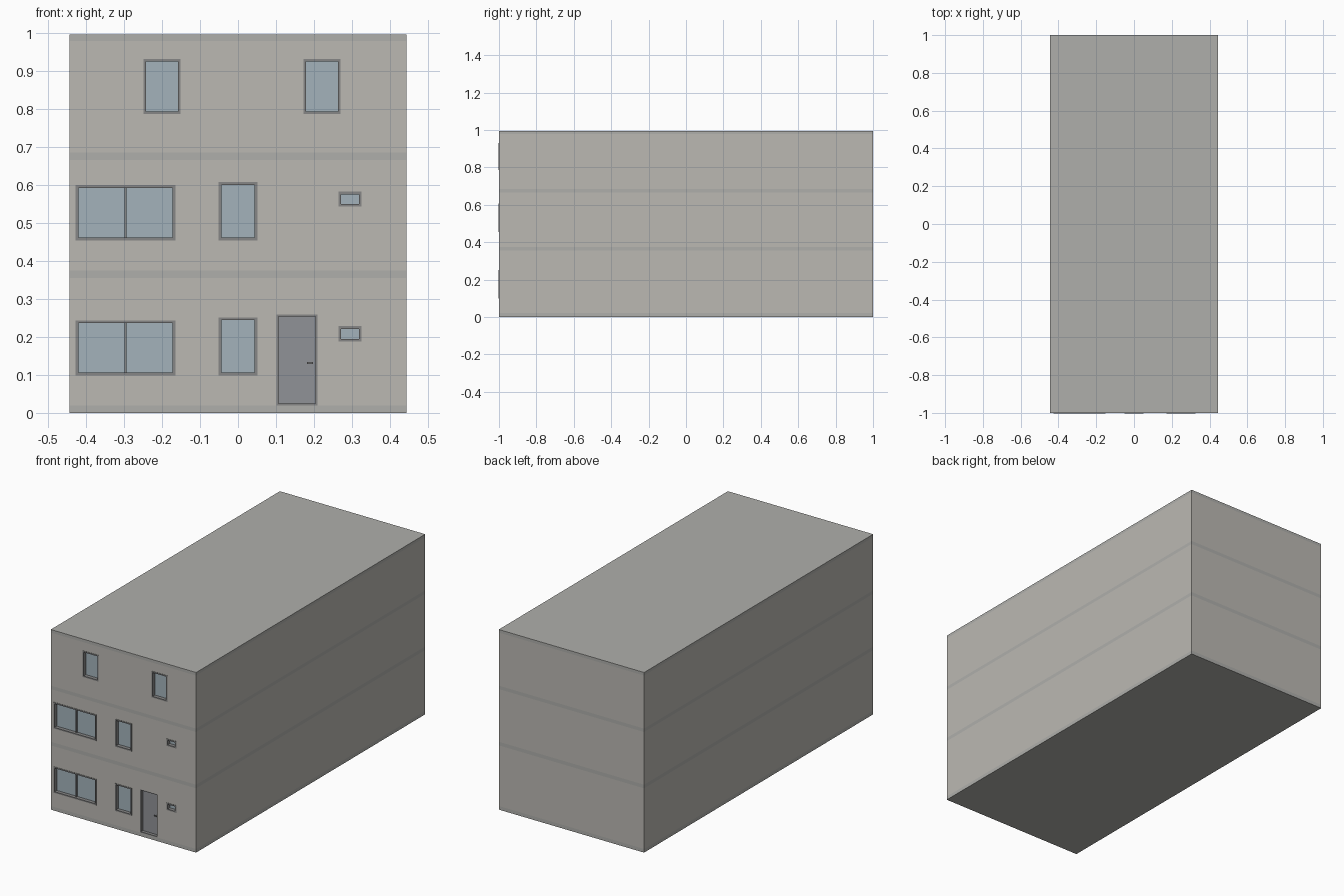
import bpy, bmesh
from mathutils import Vector

if "Cube" in bpy.data.objects:
    bpy.data.objects.remove(bpy.data.objects["Cube"])

HX, TOP, WALL = 0.444, 0.995, 0.04
SLABS = [(0.0, 0.02), (0.355, 0.375), (0.666, 0.685), (0.978, TOP)]


def material(name, rgb):
    m = bpy.data.materials.new(name)
    m.diffuse_color = (*rgb, 1)
    m.use_nodes = True
    m.node_tree.nodes["Principled BSDF"].inputs["Base Color"].default_value = m.diffuse_color
    return m


WALL_M = material("wall_render", (0.50, 0.485, 0.45))
SLAB_M = material("slab_concrete", (0.43, 0.43, 0.41))
FRAME_M = material("frame_grey", (0.24, 0.24, 0.24))
GLASS_M = material("glass_blue", (0.37, 0.45, 0.50))
DOOR_M = material("door_grey", (0.28, 0.29, 0.31))


def boxes(name, spans, mat=None):
    """One object made of boxes, each (x0, x1, y0, y1, z0, z1)."""
    bm = bmesh.new()
    for x0, x1, y0, y1, z0, z1 in spans:
        lo, hi = Vector((x0, y0, z0)), Vector((x1, y1, z1))
        size, mid = hi - lo, (hi + lo) / 2
        verts = bmesh.ops.create_cube(bm, size=1)["verts"]
        for v in verts:
            v.co = Vector(a * b for a, b in zip(v.co, size)) + mid
    me = bpy.data.meshes.new(name)
    bm.to_mesh(me)
    bm.free()
    ob = bpy.data.objects.new(name, me)
    bpy.context.collection.objects.link(ob)
    if mat:
        me.materials.append(mat)
    return ob


def cut(ob, spans):
    """Subtract boxes from an object and apply the result."""
    cutter = boxes("cutter", spans)
    cutter.hide_render = True
    mod = ob.modifiers.new("openings", "BOOLEAN")
    mod.operation, mod.solver, mod.object = "DIFFERENCE", "EXACT", cutter
    bpy.context.view_layer.objects.active = ob
    bpy.ops.object.modifier_apply(modifier=mod.name)
    bpy.data.objects.remove(cutter, do_unlink=True)


def frame(name, o, width, y0, y1):
    """Rectangular ring filling the edge of an opening."""
    x0, x1, z0, z1 = o
    ob = boxes(name, [(x0, x1, y0, y1, z0, z1)], FRAME_M)
    cut(ob, [(x0 + width, x1 - width, y0 - 1, y1 + 1, z0 + width, z1 - width)])


def window(name, o, double=False):
    x0, x1, z0, z1 = o
    frame(name + "_frame", o, 0.007, -1.002, -0.97)
    boxes(name + "_glass", [(x0 + 0.004, x1 - 0.004, -0.982, -0.976, z0 + 0.004, z1 - 0.004)], GLASS_M)
    if double:
        m = (x0 + x1) / 2
        boxes(name + "_mullion", [(m - 0.003, m + 0.003, -0.99, -0.975, z0 + 0.005, z1 - 0.005)], FRAME_M)


# Openings per storey (x0, x1, z0, z1)
wide = {0: (-0.427, -0.165, 0.099, 0.243), 1: (-0.427, -0.165, 0.454, 0.599)}
tall = {0: (-0.051, 0.051, 0.099, 0.251), 1: (-0.051, 0.051, 0.454, 0.607)}
small = {0: (0.264, 0.325, 0.188, 0.228), 1: (0.264, 0.325, 0.543, 0.582)}
attic = [(-0.249, -0.151, 0.786, 0.931), (0.172, 0.270, 0.786, 0.931)]
door = (0.101, 0.209, 0.02, 0.259)
storeys = [[wide[0], tall[0], small[0], door], [wide[1], tall[1], small[1]], attic]

# Floor slabs and roof
for i, (z0, z1) in enumerate(SLABS):
    boxes("roof_slab" if i == 3 else f"floor_slab_{i}", [(-HX, HX, -1, 1, z0, z1)], SLAB_M)

# Hollow storey walls with openings in the front
for i, openings in enumerate(storeys):
    z0, z1 = SLABS[i][1], SLABS[i + 1][0]
    walls = boxes(f"walls_{i}", [(-HX, HX, -1, 1, z0, z1)], WALL_M)
    cut(walls, [(-HX + WALL, HX - WALL, -1 + WALL, 1 - WALL, z0 - 0.1, z1 + 0.1)])
    cut(walls, [(a, b, -1.1, -0.9, c - (0.01 if c == z0 else 0), d) for a, b, c, d in openings])

# Windows
for i in (0, 1):
    window(f"wide_window_{i}", wide[i], double=True)
    window(f"tall_window_{i}", tall[i])
    window(f"small_window_{i}", small[i])
for i, o in enumerate(attic):
    window(f"attic_window_{i}", o)

# Front door with handle
x0, x1, z0, z1 = door
frame("door_frame", door, 0.005, -1.0, -0.965)
boxes("door_leaf", [(x0 + 0.003, x1 - 0.003, -0.982, -0.97, z0 + 0.003, z1 - 0.003)], DOOR_M)
boxes("door_handle", [(0.192, 0.197, -0.992, -0.98, 0.128, 0.134),
                      (0.182, 0.197, -0.994, -0.991, 0.128, 0.134)], FRAME_M)
